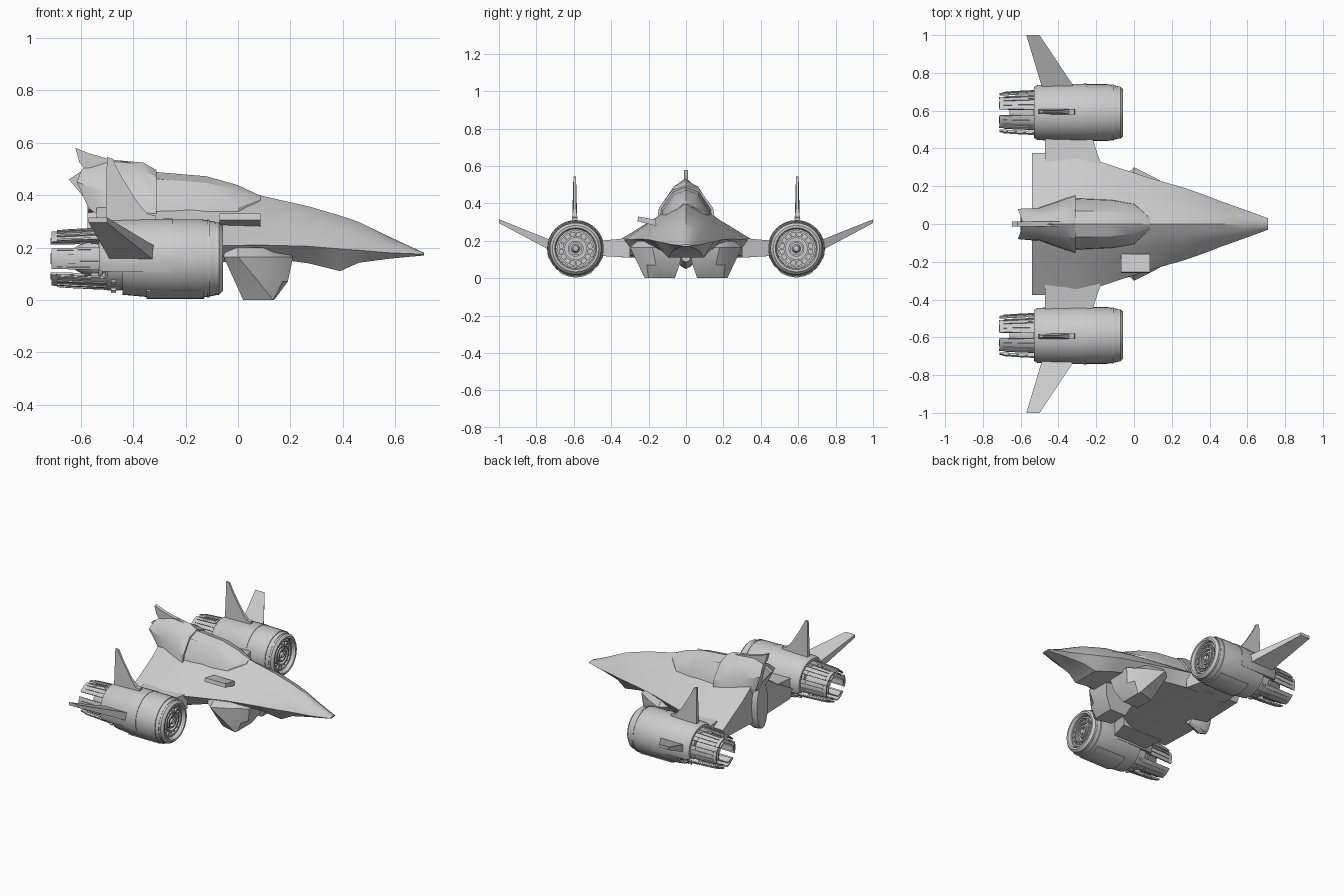
import bpy, bmesh
from math import cos, sin, pi, radians

CY, CZ = 0.59, 0.158   # engine axis


def finish(name, bm, mirror=False, angle=30):
    bmesh.ops.remove_doubles(bm, verts=bm.verts, dist=0.0004)
    bmesh.ops.recalc_face_normals(bm, faces=bm.faces)
    me = bpy.data.meshes.new(name)
    bm.to_mesh(me)
    bm.free()
    ob = bpy.data.objects.new(name, me)
    bpy.context.collection.objects.link(ob)
    if mirror:
        m = ob.modifiers.new("mirror", 'MIRROR')
        m.use_axis = (False, True, False)
        m.use_mirror_merge = False
    bpy.ops.object.select_all(action='DESELECT')
    ob.select_set(True)
    bpy.context.view_layer.objects.active = ob
    bpy.ops.object.shade_smooth_by_angle(angle=radians(angle))
    return ob


def add_loft(bm, rings, closed=False):
    vs = [[bm.verts.new(p) for p in r] for r in rings]
    n = len(vs[0])
    pairs = list(zip(vs, vs[1:])) + ([(vs[-1], vs[0])] if closed else [])
    for a, b in pairs:
        for i in range(n):
            j = (i + 1) % n
            bm.faces.new((a[i], a[j], b[j], b[i]))
    if not closed:
        bm.faces.new(vs[0])
        bm.faces.new(vs[-1])


def loft(name, rings, mirror=False, angle=30):
    bm = bmesh.new()
    add_loft(bm, rings)
    return finish(name, bm, mirror, angle)


def sym(half):
    # half section from top centre to bottom, mirrored over y
    return half + [(x, -y, z) for x, y, z in reversed(half) if y > 1e-6]


def section(x, *pts):
    return sym([(x, y, z) for y, z in pts])


def add_revolve(bm, prof, a0=0, a1=360, n=32):
    # closed (x, r) profile swept about the engine axis
    full = a1 - a0 >= 360
    rings = []
    for k in range(n if full else n + 1):
        a = radians(a0 + (a1 - a0) * k / n)
        rings.append([(x, CY + r * cos(a), CZ + r * sin(a)) for x, r in prof])
    add_loft(bm, rings, full)


def revolve(name, prof, a0=0, a1=360, n=32):
    bm = bmesh.new()
    add_revolve(bm, prof, a0, a1, n)
    return finish(name, bm, True)


def box_prof(x0, x1, r0, r1):
    return [(x0, r0), (x1, r0), (x1, r1), (x0, r1)]


# Fuselage
loft("fuselage", [
    section(0.71, (0, .18), (.015, .179), (.025, .178), (.03, .175), (.02, .17), (0, .17)),
    section(0.58, (0, .24), (.03, .228), (.06, .205), (.078, .18), (.05, .158), (0, .158)),
    section(0.46, (0, .298), (.045, .28), (.085, .245), (.12, .19), (.075, .142), (0, .142)),
    section(0.39, (0, .322), (.05, .302), (.1, .262), (.148, .195), (.095, .11), (0, .11)),
    section(0.27, (0, .357), (.055, .334), (.12, .285), (.19, .205), (.12, .14), (0, .14)),
    section(0.08, (0, .40), (.06, .36), (.135, .31), (.245, .21), (.16, .165), (0, .165)),
    section(-.18, (0, .41), (.09, .37), (.165, .32), (.33, .205), (.28, .125), (0, .125)),
    section(-.31, (0, .41), (.10, .36), (.175, .315), (.38, .19), (.34, .11), (0, .11)),
    section(-.54, (0, .40), (.09, .35), (.16, .30), (.375, .18), (.345, .12), (0, .11)),
])

# Cockpit canopy
loft("canopy", [
    section(.085, (0, .398), (.015, .396), (.03, .385), (.03, .36), (0, .36)),
    section(.0, (0, .438), (.05, .42), (.105, .352), (.11, .32), (0, .32)),
    section(-.12, (0, .472), (.065, .447), (.125, .36), (.13, .31), (0, .31)),
    section(-.31, (0, .488), (.07, .462), (.132, .37), (.14, .31), (0, .31)),
])

# Spine housing with swept rear edge
loft("spine", [
    section(-.31, (0, .495), (.075, .47), (.145, .375), (.155, .31), (0, .31)),
    section(-.36, (0, .524), (.065, .49), (.132, .385), (.14, .30), (0, .30)),
    section(-.50, (0, .537), (.045, .49), (.085, .41), (.09, .30), (0, .30)),
    sym([(-.585, 0, .51), (-.60, .04, .49), (-.615, .08, .45), (-.57, .06, .35), (-.57, 0, .30)]),
])
tail = [(-.36, .515), (-.50, .54), (-.57, .56), (-.62, .58), (-.605, .525), (-.585, .50), (-.645, .46), (-.57, .37), (-.5, .4)]
loft("dorsal_fin", [[(x, y, z) for x, z in tail] for y in (-.012, .012)])

# Oval keel plate at the stern
loft("stern_keel", [[(x, w * cos(k * pi / 8), .215 + h * sin(k * pi / 8)) for k in range(16)]
                    for x, w, h in ((-.575, .06, .155), (-.53, .07, .165), (-.44, .045, .13))])

# Belly intakes
levels = [
    (0.0, [(.02, .19), (.134, .22), (.136, .2), (.137, .14), (.137, .06), (.02, .06)]),
    (.07, [(-.012, .22), (.078, .254), (.17, .21), (.19, .16), (.19, .035), (-.012, .035)]),
    (.165, [(-.055, .25), (.0, .3), (.12, .24), (.21, .18), (.21, .015), (-.055, .015)]),
    (.2, [(-.05, .22), (.0, .26), (.09, .235), (.15, .15), (.15, .015), (-.05, .015)])]
loft("belly_intake", [[(x, y, z) for x, y in p] for z, p in levels], True)

# Side sensor block, one side only
loft("sensor_block", [[(x, -.26, .305), (x, -.16, .28), (x, -.16, .312), (x, -.255, .33)]
                      for x in (-.07, .085)])

# Pylons joining body and engines
loft("pylon", [
    [(-.47, .30, .11), (-.17, .30, .11), (-.17, .30, .215), (-.47, .30, .215)],
    [(-.47, .47, .12), (-.225, .47, .12), (-.225, .47, .20), (-.47, .47, .20)]], True)

# Engine cowl, with upper rear extension and open underside
revolve("engine_cowl", [(-.44, .125), (-.10, .125), (-.085, .132), (-.085, .140), (-.14, .150),
                        (-.25, .150), (-.33, .148), (-.44, .138)], n=40)
revolve("cowl_extension", [(-.43, .12), (-.53, .12), (-.53, .134), (-.51, .146), (-.25, .153),
                           (-.25, .14)], -20, 200, 24)
revolve("cowl_lip", [(-.15, .11), (-.07, .105), (-.058, .112), (-.058, .124), (-.072, .138),
                     (-.15, .138)], n=40)
revolve("cowl_band", box_prof(-.118, -.108, .13, .149), n=40)
revolve("belly_panel", box_prof(-.35, -.13, .14, .1535), 235, 305, 10)

# Intake face: back wall, rings, hub and spokes
revolve("intake_wall", [(-.5, .0), (-.10, .0), (-.10, .12), (-.5, .12)])
bm = bmesh.new()
for r in (.032, .058, .088):
    add_revolve(bm, box_prof(-.11, -.078, r, r + .010))
for k in range(16):
    a = k * 22.5
    add_revolve(bm, box_prof(-.11, -.085, .06, .112), a - 2.5, a + 2.5, 1)
finish("intake_rings", bm, True)
revolve("intake_hub", [(-.11, 0), (-.065, 0), (-.075, .015), (-.11, .026)], n=20)

# Exhaust core and its collars
revolve("exhaust_core", [(-.66, 0), (-.66, .02), (-.60, .055), (-.52, .075), (-.45, .10), (-.45, 0)], n=24)
bm = bmesh.new()
for x, r in ((-.475, .118), (-.50, .108), (-.525, .098)):
    add_revolve(bm, box_prof(x - .008, x + .008, .07, r))
for k in range(12):
    a = k * 30 + 15
    add_revolve(bm, box_prof(-.56, -.46, .085, .117), a - 4, a + 4, 1)
finish("exhaust_collars", bm, True)

# Six exhaust petals with raised ribs
bm = bmesh.new()
for k in range(6):
    a = k * 60
    add_revolve(bm, [(-.50, .108), (-.712, .096), (-.712, .104), (-.50, .117)], a - 22, a + 22, 6)
    for off in (-19, -7, 7, 19):
        add_revolve(bm, [(-.48, .112), (-.69, .10), (-.69, .110), (-.64, .114), (-.48, .122)],
                    a + off - 2, a + off + 2, 1)
    add_revolve(bm, [(-.63, .075), (-.715, .075), (-.715, .082), (-.52, .09)], a - 14, a + 14, 3)
finish("exhaust_petals", bm, True)

# Small actuator boxes under the open rear of the cowl
bm = bmesh.new()
for a in (225, 250, 270, 290, 315):
    add_revolve(bm, box_prof(-.50, -.445, .09, .122), a - 6, a + 6, 2)
    add_revolve(bm, box_prof(-.485, -.465, .10, .132), a - 3, a + 3, 1)
finish("actuators", bm, True)

# Upright engine fins
fin = [(-.505, .29), (-.31, .29), (-.315, .322), (-.345, .328), (-.385, .375), (-.45, .48), (-.48, .54), (-.5, .545)]
loft("engine_fin", [[(x, .595 + s * (.014 if z < .34 else .007), z) for x, z in fin]
                    for s in (-1, 1)], True)

# Outboard swept winglets
loft("winglet", [
    [(-.48, .70, .14), (-.30, .70, .135), (-.30, .70, .195), (-.48, .70, .195)],
    [(-.57, 1.0, .295), (-.50, 1.0, .295), (-.50, 1.0, .315), (-.57, 1.0, .315)]], True)
